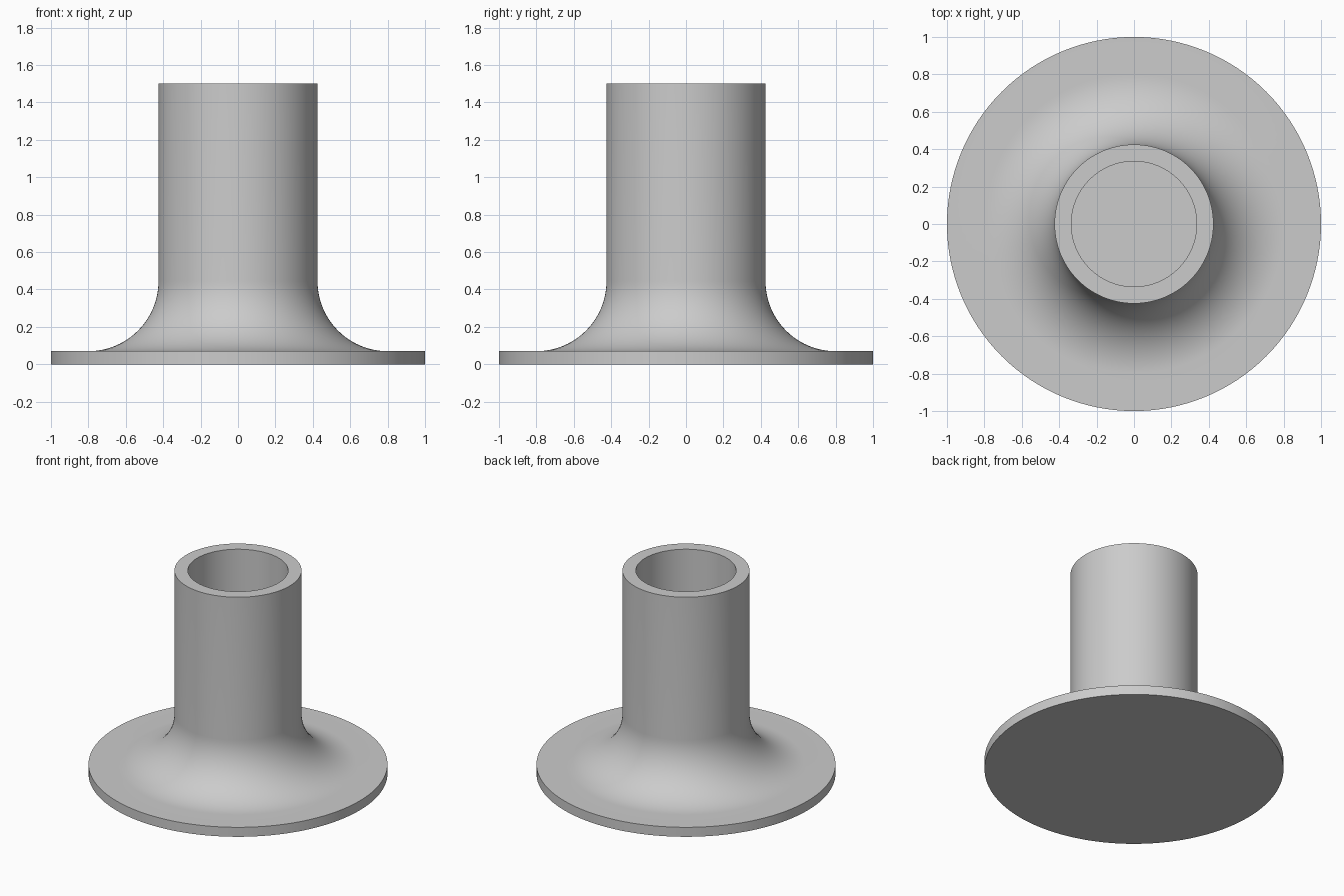
import bpy, bmesh, math

cube = bpy.data.objects.get("Cube")
if cube:
    bpy.data.objects.remove(cube, do_unlink=True)

# Main dimensions
BASE_R, BASE_H = 1.0, 0.07
TUBE_R, BORE_R, TOP = 0.425, 0.335, 1.5
FILLET = 0.375
SEGMENTS, FILLET_STEPS = 128, 24

# Material
grey = bpy.data.materials.new("plain_grey")
grey.use_nodes = True
colour = (0.6, 0.6, 0.6, 1)
grey.diffuse_color = colour
grey.node_tree.nodes["Principled BSDF"].inputs["Base Color"].default_value = colour

# Half section: underside, rim, fillet, tube, bore and bore floor
profile = [(0, 0), (BASE_R, 0), (BASE_R, BASE_H)]
for i in range(FILLET_STEPS + 1):
    a = math.pi / 2 * i / FILLET_STEPS
    profile.append((TUBE_R + FILLET * (1 - math.sin(a)),
                    BASE_H + FILLET * (1 - math.cos(a))))
profile += [(TUBE_R, TOP), (BORE_R, TOP), (BORE_R, BASE_H), (0, BASE_H)]

# Revolve the section about the vertical axis
bm = bmesh.new()
verts = [bm.verts.new((r, 0, z)) for r, z in profile]
edges = [bm.edges.new(pair) for pair in zip(verts, verts[1:])]
bmesh.ops.spin(bm, geom=verts + edges, cent=(0, 0, 0), axis=(0, 0, 1),
               angle=math.tau, steps=SEGMENTS)
bmesh.ops.remove_doubles(bm, verts=bm.verts[:], dist=1e-4)
bmesh.ops.recalc_face_normals(bm, faces=bm.faces[:])

mesh = bpy.data.meshes.new("flanged_tube")
bm.to_mesh(mesh)
bm.free()
mesh.materials.append(grey)
tube = bpy.data.objects.new("flanged_tube", mesh)
bpy.context.collection.objects.link(tube)

# Smooth curves, sharp rims
bpy.ops.object.select_all(action="DESELECT")
tube.select_set(True)
bpy.context.view_layer.objects.active = tube
bpy.ops.object.shade_smooth_by_angle(angle=math.radians(30))
